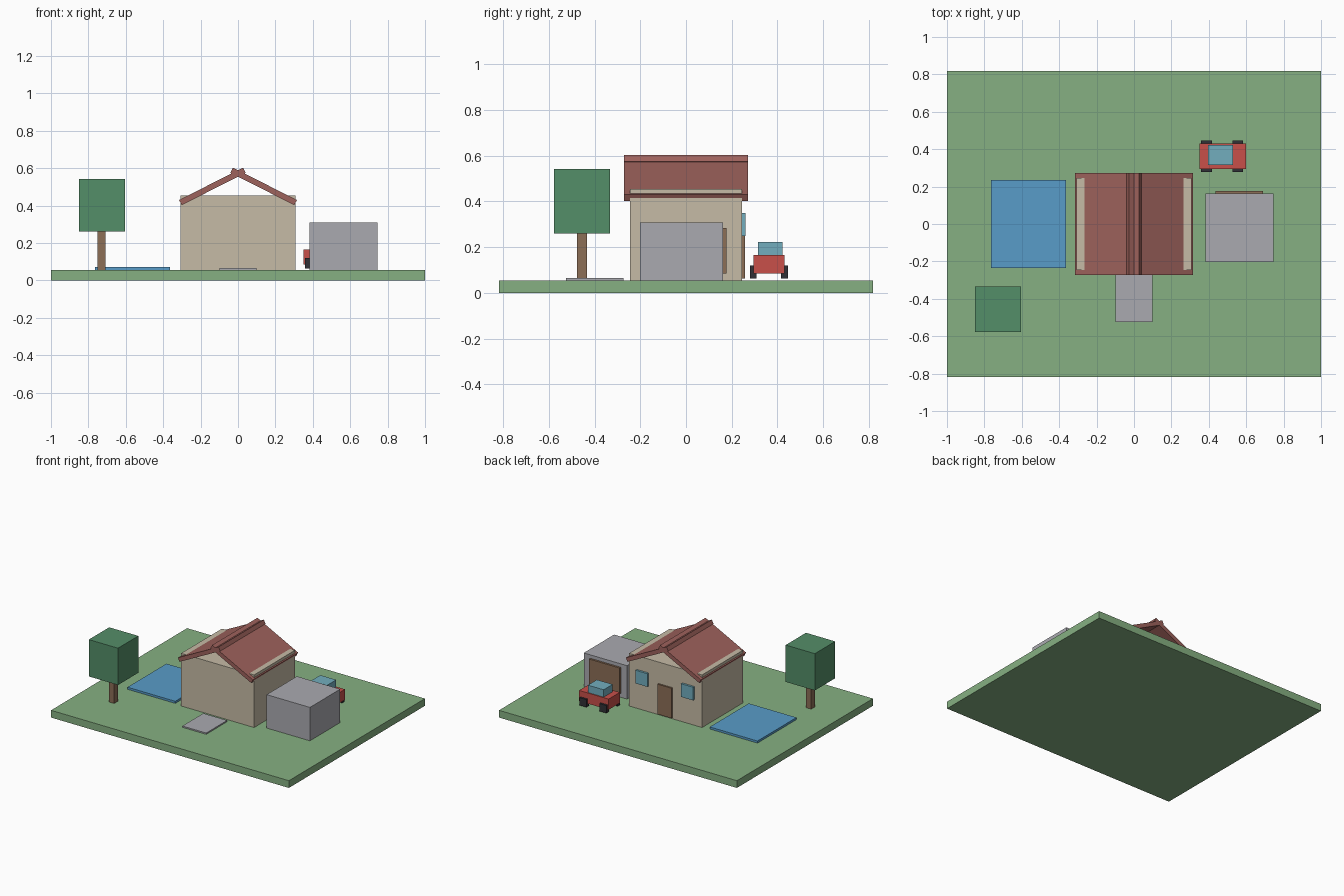
import bpy, math

if "Cube" in bpy.data.objects:
    bpy.data.objects.remove(bpy.data.objects["Cube"])


def material(name, r, g, b):
    """Flat colour given as 0-255 sRGB, stored linear."""
    def lin(c):
        c /= 255
        return c / 12.92 if c <= 0.04045 else ((c + 0.055) / 1.055) ** 2.4
    m = bpy.data.materials.new(name)
    m.diffuse_color = (lin(r), lin(g), lin(b), 1)
    m.use_nodes = True
    m.node_tree.nodes["Principled BSDF"].inputs["Base Color"].default_value = m.diffuse_color
    return m


GRASS = material("grass green", 134, 176, 130)
WALL = material("wall beige", 198, 187, 166)
ROOF = material("roof red brown", 158, 98, 92)
GREY = material("concrete grey", 170, 170, 176)
WATER = material("pool blue", 88, 156, 200)
LEAF = material("leaf green", 84, 142, 104)
WOOD = material("wood brown", 140, 110, 86)
RED = material("car red", 200, 80, 74)
GLASS = material("glass blue", 114, 174, 190)
TYRE = material("tyre black", 48, 48, 54)


def box(name, x, y, z, mat, tilt=0):
    """Box from (min, max) ranges, optionally tilted about its y axis."""
    ranges = (x, y, z)
    bpy.ops.mesh.primitive_cube_add(
        size=1, location=[(a + b) / 2 for a, b in ranges], rotation=(0, tilt, 0))
    ob = bpy.context.object
    ob.name = name
    ob.scale = [b - a for a, b in ranges]
    ob.data.materials.append(mat)
    return ob


G = 0.055  # lawn height

# Lawn, path and pool
box("lawn", (-1, 1), (-0.817, 0.817), (0, G), GRASS)
box("path", (-0.1, 0.1), (-0.525, -0.273), (G, 0.065), GREY)
box("pool", (-0.765, -0.364), (-0.234, 0.234), (G, 0.071), WATER)

# House walls, crossing roof slabs, windows and door on the back
box("house_walls", (-0.307, 0.307), (-0.245, 0.245), (G, 0.455), WALL)
L, T = 0.383, 0.031
for s, side in ((-1, "left"), (1, "right")):
    cx, cz = s * 0.137, 0.5025
    box("roof_slab_" + side, (cx - L / 2, cx + L / 2), (-0.272, 0.272),
        (cz - T / 2, cz + T / 2), ROOF, tilt=s * math.radians(26.8))
    wx = s * 0.192
    box("window_" + side, (wx - 0.05, wx + 0.05), (0.24, 0.261), (0.25, 0.35), GLASS)
box("house_door", (-0.06, 0.06), (0.24, 0.258), (0.064, 0.292), WOOD)

# Garage
box("garage", (0.382, 0.746), (-0.202, 0.162), (G, 0.309), GREY)
box("garage_door", (0.435, 0.69), (0.155, 0.177), (0.085, 0.283), WOOD)

# Tree
box("tree_trunk", (-0.75, -0.708), (-0.477, -0.432), (G, 0.265), WOOD)
box("tree_crown", (-0.85, -0.605), (-0.577, -0.333), (0.261, 0.541), LEAF)

# Car
box("car_body", (0.35, 0.598), (0.295, 0.43), (0.085, 0.166), RED)
box("car_cabin", (0.396, 0.529), (0.315, 0.423), (0.166, 0.222), GLASS)
for wx, end in ((0.387, "a"), (0.555, "b")):
    for wy, side in ((0.294, "near"), (0.431, "far")):
        box(f"wheel_{end}_{side}", (wx - 0.029, wx + 0.029),
            (wy - 0.015, wy + 0.015), (0.063, 0.121), TYRE)
